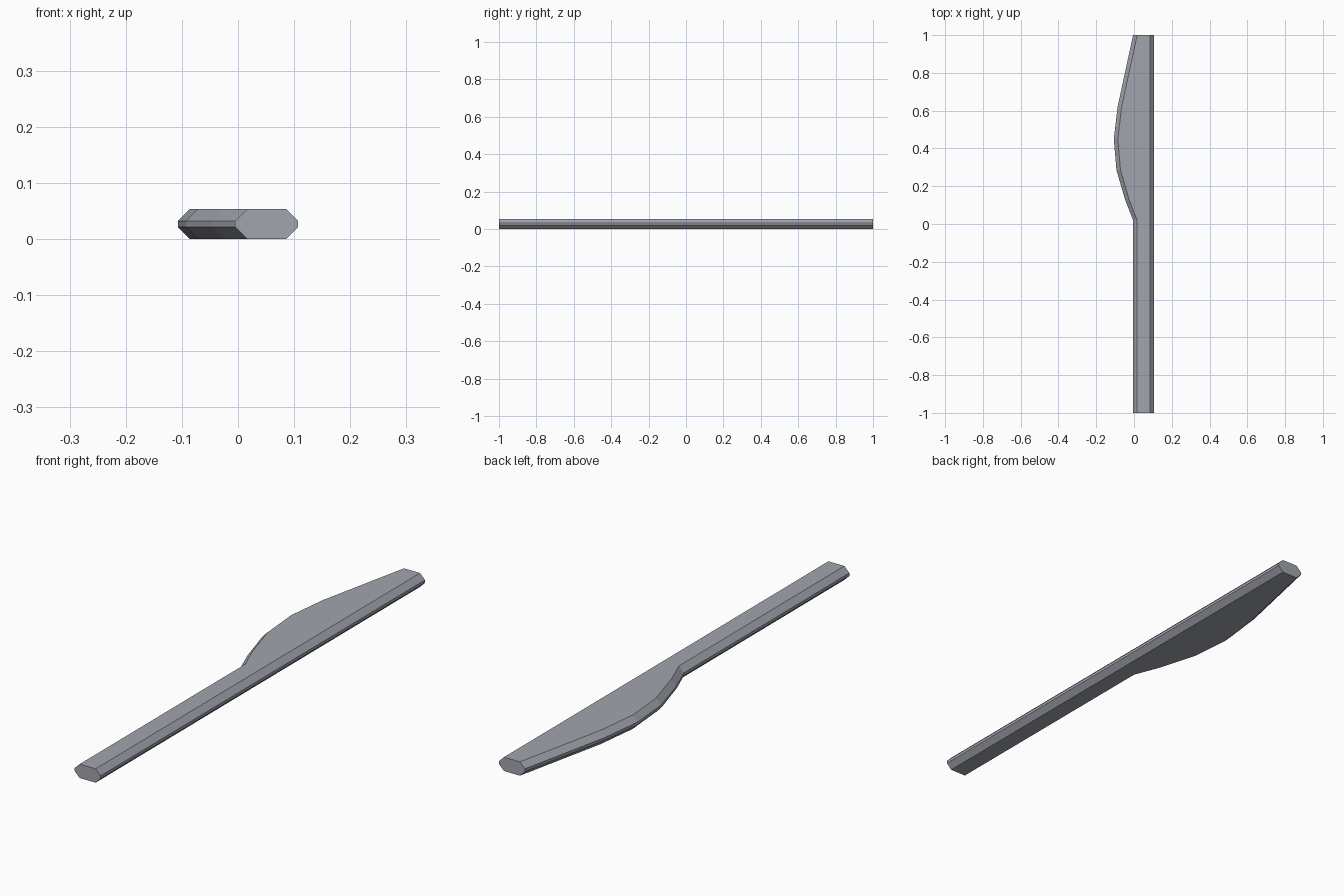
import bpy, bmesh

if "Cube" in bpy.data.objects:
    bpy.data.objects.remove(bpy.data.objects["Cube"])

# Blade outline: (y, outer left x); the right side is straight
OUTLINE = [(-1.0, -0.005), (0.02, -0.005), (0.125, -0.046), (0.285, -0.093),
           (0.45, -0.107), (0.62, -0.087), (1.0, -0.005)]
RIGHT, HEIGHT, BEVEL = 0.107, 0.054, 0.0215


def section(y, left):
    """Bevelled eight-sided cross-section at a given y."""
    b, h, r = BEVEL, HEIGHT, RIGHT
    return [(left + b, y, 0), (r - b, y, 0), (r, y, b), (r, y, h - b),
            (r - b, y, h), (left + b, y, h), (left, y, h - b), (left, y, b)]


# Loft the sections along the length and cap both ends
bm = bmesh.new()
rings = [[bm.verts.new(p) for p in section(y, x)] for y, x in OUTLINE]
for a, c in zip(rings, rings[1:]):
    for i in range(8):
        j = (i + 1) % 8
        bm.faces.new((a[i], a[j], c[j], c[i]))
bm.faces.new(rings[0])
bm.faces.new(rings[-1])
bmesh.ops.recalc_face_normals(bm, faces=bm.faces[:])

# Merge the coplanar strips on top, bottom and right side
bmesh.ops.dissolve_limit(bm, angle_limit=0.001, verts=bm.verts[:], edges=bm.edges[:])

mesh = bpy.data.meshes.new("blade_and_handle")
bm.to_mesh(mesh)
bm.free()

# Single grey colour
grey = bpy.data.materials.new("grey_metal")
grey.diffuse_color = (0.36, 0.375, 0.425, 1)
grey.use_nodes = True
grey.node_tree.nodes["Principled BSDF"].inputs["Base Color"].default_value = grey.diffuse_color
mesh.materials.append(grey)
knife = bpy.data.objects.new("blade_and_handle", mesh)
bpy.context.collection.objects.link(knife)
